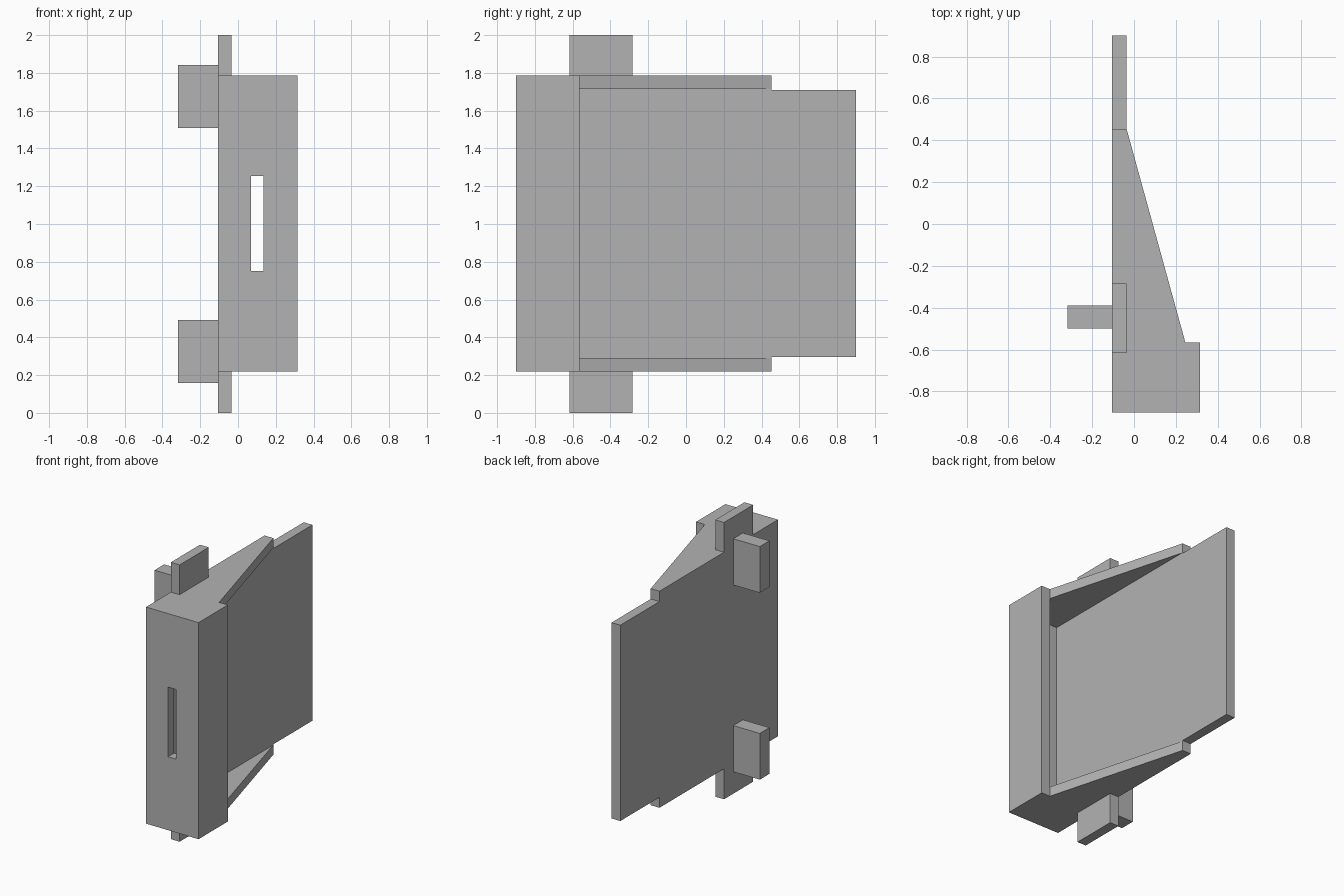
import bpy
import bmesh

cube = bpy.data.objects.get("Cube")
if cube:
    bpy.data.objects.remove(cube, do_unlink=True)

# Single flat colour
grey = bpy.data.materials.new("light_grey")
grey.use_nodes = True
colour = (0.45, 0.45, 0.45, 1)
grey.diffuse_color = colour
grey.node_tree.nodes["Principled BSDF"].inputs["Base Color"].default_value = colour


def prism(name, outline, z0, z1):
    """Extrude a plan outline from z0 up to z1."""
    bm = bmesh.new()
    base = bm.faces.new([bm.verts.new((x, y, z0)) for x, y in outline])
    top = bmesh.ops.extrude_face_region(bm, geom=[base])["geom"]
    for v in top:
        if isinstance(v, bmesh.types.BMVert):
            v.co.z = z1
    bmesh.ops.recalc_face_normals(bm, faces=bm.faces)
    mesh = bpy.data.meshes.new(name)
    bm.to_mesh(mesh)
    bm.free()
    mesh.materials.append(grey)
    obj = bpy.data.objects.new(name, mesh)
    bpy.context.collection.objects.link(obj)
    return obj


def box(name, xs, ys, zs):
    (x0, x1), (y0, y1) = xs, ys
    return prism(name, [(x0, y0), (x1, y0), (x1, y1), (x0, y1)], *zs)


def cut(target, cutter):
    """Subtract the cutter, bake the result and discard the cutter."""
    cutter.hide_render = True
    mod = target.modifiers.new("cut", "BOOLEAN")
    mod.operation = "DIFFERENCE"
    mod.solver = "EXACT"
    mod.object = cutter
    deps = bpy.context.evaluated_depsgraph_get()
    mesh = bpy.data.meshes.new_from_object(target.evaluated_get(deps))
    target.modifiers.remove(mod)
    target.data = mesh
    bpy.data.objects.remove(cutter, do_unlink=True)


BACK, PLATE, LIP, SIDE = -0.105, -0.035, 0.245, 0.315
FRONT, STEP, TAPER, REAR = -0.9, -0.565, 0.453, 0.9
LOW, HIGH = 0.22, 1.785
WALL = 0.07

# Housing: tapered plan, hollow and open along the sloping side
housing = prism("housing", [(BACK, FRONT), (SIDE, FRONT), (SIDE, STEP),
                            (LIP, STEP), (PLATE, TAPER), (BACK, TAPER)], LOW, HIGH)
cut(housing, box("cavity_cutter", (PLATE, LIP), (FRONT + WALL, 1),
                 (LOW + WALL, HIGH - WALL)))

# Slot through the front wall
cut(housing, box("slot_cutter", (0.07, 0.135), (-1, FRONT + 0.1), (0.75, 1.253)))

# Plate continuing behind the housing
box("rear_plate", (BACK, PLATE), (TAPER, REAR), (0.295, 1.71))

# Mounting tabs and side pegs, mirrored about mid height
for side, flip in (("lower", False), ("upper", True)):
    for part, xs, ys, zs in (
            ("tab", (BACK, PLATE), (-0.617, -0.284), (0, LOW)),
            ("peg", (-0.317, BACK), (-0.5, -0.39), (0.158, 0.492))):
        if flip:
            zs = (2 - zs[1], 2 - zs[0])
        box(side + "_" + part, xs, ys, zs)
